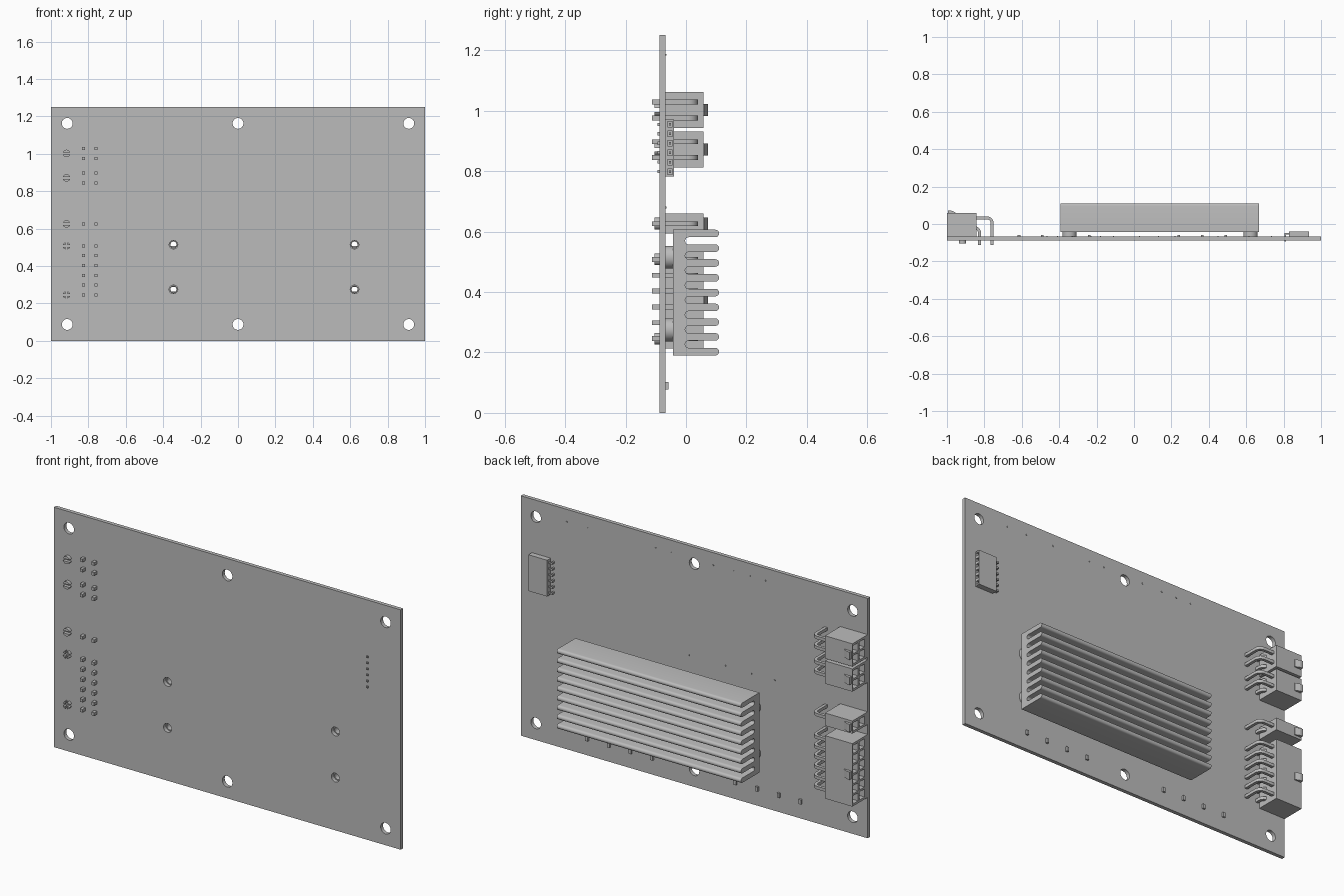
import bpy, bmesh, math
from mathutils import Matrix, Vector

if "Cube" in bpy.data.objects:
    bpy.data.objects.remove(bpy.data.objects["Cube"], do_unlink=True)

GREY = (0.5, 0.5, 0.5, 1)
mat = bpy.data.materials.new("plain grey")
mat.use_nodes = True
mat.diffuse_color = GREY
mat.node_tree.nodes["Principled BSDF"].inputs["Base Color"].default_value = GREY


def finish(name, bm):
    """Turn a bmesh into a grey object."""
    bmesh.ops.recalc_face_normals(bm, faces=bm.faces)
    me = bpy.data.meshes.new(name)
    bm.to_mesh(me)
    bm.free()
    me.materials.append(mat)
    ob = bpy.data.objects.new(name, me)
    bpy.context.scene.collection.objects.link(ob)
    return ob


def add_box(bm, x, y, z):
    """Add a box given (low, high) on each axis."""
    size = [b - a for a, b in (x, y, z)]
    mid = [(a + b) / 2 for a, b in (x, y, z)]
    bmesh.ops.create_cube(bm, size=1, matrix=Matrix.Translation(mid) @ Matrix.Diagonal((*size, 1)))


def add_rod(bm, x, z, r, y, sides=32):
    """Add a cylinder along y."""
    m = Matrix.Translation((x, sum(y) / 2, z)) @ Matrix.Rotation(math.pi / 2, 4, "X")
    bmesh.ops.create_cone(bm, cap_ends=True, segments=sides, radius1=r, radius2=r,
                          depth=y[1] - y[0], matrix=m)


def add_prism(bm, outline, direction):
    """Extrude a closed outline of 3D points."""
    face = bm.faces.new([bm.verts.new(p) for p in outline])
    new = bmesh.ops.extrude_face_region(bm, geom=[face])["geom"]
    bmesh.ops.translate(bm, vec=Vector(direction), verts=[v for v in new if isinstance(v, bmesh.types.BMVert)])


def cut(ob, bm):
    """Subtract the solids in bm from an object and apply the result."""
    tool = finish("cutter", bm)
    tool.hide_render = True
    mod = ob.modifiers.new("cut", "BOOLEAN")
    mod.operation, mod.solver, mod.object = "DIFFERENCE", "EXACT", tool
    deps = bpy.context.evaluated_depsgraph_get()
    me = bpy.data.meshes.new_from_object(ob.evaluated_get(deps))
    ob.modifiers.clear()
    ob.data = me
    bpy.data.objects.remove(tool, do_unlink=True)


def smooth(ob):
    bpy.ops.object.select_all(action="DESELECT")
    ob.select_set(True)
    bpy.context.view_layer.objects.active = ob
    bpy.ops.object.shade_smooth_by_angle(angle=math.radians(35))


BACK = -0.068      # rear surface of the board
FACE = -0.088      # front surface of the board
mounts = [(x, z) for x in (-0.345, 0.623) for z in (0.275, 0.515)]

# Circuit board with mounting holes
bm = bmesh.new()
add_box(bm, (-1, 1), (FACE, BACK), (0, 1.25))
board = finish("circuit_board", bm)
bm = bmesh.new()
for x in (-0.913, 0, 0.913):
    for z in (0.088, 1.163):
        add_rod(bm, x, z, 0.029, (-0.2, 0.1))
for x, z in mounts:
    add_rod(bm, x, z, 0.023, (-0.2, 0.1))
cut(board, bm)
smooth(board)

# Heatsink: comb profile with rounded fin tips and rounded roots
pitch, half, low, fins = 0.0489, 0.0125, 0.2025, 9
profile = [(-0.043, low - half)]
for i in range(fins):
    c = low + i * pitch
    for k in range(9):
        a = -math.pi / 2 + math.pi * k / 8
        profile.append((0.097 + half * math.cos(a), c + half * math.sin(a)))
    if i < fins - 1:
        r = pitch / 2 - half
        for k in range(9):
            a = -math.pi / 2 + math.pi * k / 8
            profile.append((0.009 - r * math.cos(a), c + pitch / 2 + r * math.sin(a)))
profile.append((-0.043, low + (fins - 1) * pitch + half))
bm = bmesh.new()
add_prism(bm, [(-0.393, y, z) for y, z in profile], (1.061, 0, 0))
heatsink = finish("heatsink", bm)
bm = bmesh.new()
for x, z in mounts:
    add_rod(bm, x, z, 0.016, (-0.1, 0.02))
cut(heatsink, bm)
smooth(heatsink)

# Standoffs between the board and the heatsink
bm = bmesh.new()
for x, z in mounts:
    add_rod(bm, x, z, 0.038, (BACK, -0.043))
standoffs = finish("standoffs", bm)
bm = bmesh.new()
for x, z in mounts:
    add_rod(bm, x, z, 0.018, (-0.1, 0))
cut(standoffs, bm)
smooth(standoffs)


def add_pin(bm, x, y, z, t=0.016):
    """Bent square pin from the front of the board into a housing."""
    h, r = t / 2, 0.025
    arcs = []
    for rad in (r + h, r - h):
        arcs.append([(x - r + rad * math.cos(a), y - r + rad * math.sin(a), z - h)
                     for a in (math.pi / 2 * k / 5 for k in range(6))])
    outline = [(x + h, -0.112, z - h), *arcs[0], (-0.975, y + h, z - h),
               (-0.975, y - h, z - h), *reversed(arcs[1]), (x - h, -0.112, z - h)]
    add_prism(bm, outline, (0, 0, t))


# Power connectors: housing, latch, bent pins and locating pegs
STEP = 0.0524
COLUMNS = ((-0.826, -0.021), (-0.759, 0.032))
for name, bottom, rows in (("upper", 0.976, 2), ("second", 0.845, 2),
                           ("single", 0.626, 1), ("large", 0.246, 6)):
    top = bottom + (rows - 1) * STEP
    mid = (bottom + top) / 2
    bm = bmesh.new()
    add_box(bm, (-1, -0.842), (BACK, 0.058), (bottom - 0.033, top + 0.033))
    housing = finish(name + "_connector_housing", bm)
    bm = bmesh.new()
    for i in range(rows):
        z = bottom + i * STEP
        for _, y in COLUMNS:
            add_box(bm, (-1.1, -0.87), (y - 0.021, y + 0.021), (z - 0.021, z + 0.021))
    cut(housing, bm)

    bm = bmesh.new()
    side = [(-0.995, 0.055), (-0.995, 0.073), (-0.98, 0.073), (-0.955, 0.062), (-0.955, 0.055)]
    add_prism(bm, [(x, y, mid - 0.02) for x, y in side], (0, 0, 0.04))
    finish(name + "_connector_latch", bm)

    bm = bmesh.new()
    for i in range(rows):
        for x, y in COLUMNS:
            add_pin(bm, x, y, bottom + i * STEP)
    smooth(finish(name + "_connector_pins", bm))

    large = rows == 6
    pegs = (bottom, top) if large else (mid,)
    bm = bmesh.new()
    for z in pegs:
        add_rod(bm, -0.917, z, 0.02, (-0.105, BACK), 24)
    peg = finish(name + "_connector_pegs", bm)
    bm = bmesh.new()
    for z in pegs:
        add_box(bm, (-0.95, -0.88), (-0.2, FACE), (z - 0.006, z + 0.006))
    cut(peg, bm)
    if large:
        bm = bmesh.new()
        for z in pegs:
            add_box(bm, (-0.923, -0.911), (-0.2, FACE), (z - 0.04, z + 0.04))
        cut(peg, bm)
    smooth(peg)

# Signal header with six sockets facing the left edge
rows = [0.798 + 0.0314 * i for i in range(6)]
bm = bmesh.new()
add_box(bm, (0.828, 0.936), (BACK, -0.039), (0.782, 0.971))
header = finish("signal_header", bm)
bm = bmesh.new()
for z in rows:
    add_box(bm, (0.86, 1), (-0.062, -0.045), (z - 0.0085, z + 0.0085))
cut(header, bm)
bm = bmesh.new()
for z in rows:
    add_box(bm, (0.805, 0.925), (-0.057, -0.049), (z - 0.004, z + 0.004))
    add_box(bm, (0.805, 0.813), (-0.094, -0.049), (z - 0.005, z + 0.005))
finish("signal_header_pins", bm)

# Row of small surface parts along the bottom
bm = bmesh.new()
for x in (0.24, 0.365, 0.49, 0.615):
    for s in (-1, 1):
        add_box(bm, (s * x - 0.007, s * x + 0.007), (BACK, -0.058), (0.078, 0.102))
finish("bottom_row_chips", bm)

# Tiny solder points
bm = bmesh.new()
points = [(x, 1.185) for x in (0.735, 0.615, 0.45, 0.22, 0.13, -0.11, -0.23, -0.32, -0.41)]
points += [(x, 0.68) for x in (0.03, -0.18, -0.33, -0.465)]
for x, z in points:
    add_box(bm, (x - 0.003, x + 0.003), (BACK, -0.065), (z - 0.003, z + 0.003))
finish("solder_points", bm)
